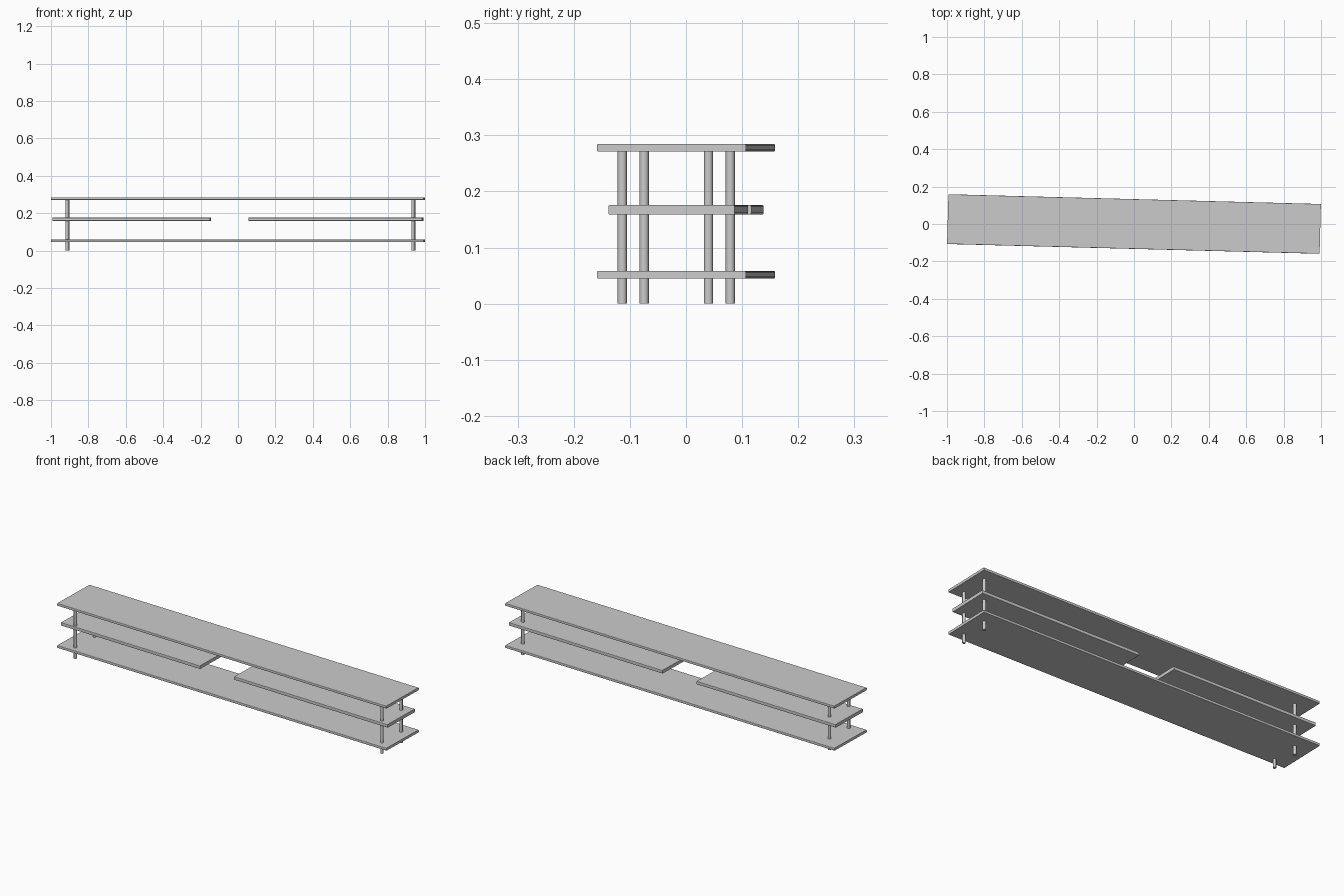
import bpy, bmesh, math
from mathutils import Matrix

if "Cube" in bpy.data.objects:
    bpy.data.objects.remove(bpy.data.objects["Cube"])

ANGLE = math.radians(-1.5)  # whole unit sits slightly turned in plan


def finish(name, bm):
    bmesh.ops.recalc_face_normals(bm, faces=bm.faces)
    me = bpy.data.meshes.new(name)
    bm.to_mesh(me)
    bm.free()
    ob = bpy.data.objects.new(name, me)
    bpy.context.collection.objects.link(ob)
    return ob


def board(name, x0, x1, width, z0, z1, r=0.003):
    """Board with eased long edges, extruded from its end profile."""
    bm = bmesh.new()
    h = width / 2
    profile = []
    for cy, cz, start in ((h - r, z1 - r, 0), (-h + r, z1 - r, 90),
                          (-h + r, z0 + r, 180), (h - r, z0 + r, 270)):
        for step in (0, 45, 90):
            a = math.radians(start + step)
            profile.append((cy + r * math.cos(a), cz + r * math.sin(a)))
    face = bm.faces.new([bm.verts.new((x0, y, z)) for y, z in profile])
    ext = bmesh.ops.extrude_face_region(bm, geom=[face])
    verts = [v for v in ext["geom"] if isinstance(v, bmesh.types.BMVert)]
    bmesh.ops.translate(bm, vec=(x1 - x0, 0, 0), verts=verts)
    bmesh.ops.rotate(bm, verts=bm.verts, matrix=Matrix.Rotation(ANGLE, 3, 'Z'))
    return finish(name, bm)


def leg(name, x, y, radius=0.0082, height=0.275):
    """Round upright running through all the shelves."""
    bm = bmesh.new()
    bmesh.ops.create_cone(bm, cap_ends=True, segments=24, radius1=radius,
                          radius2=radius, depth=height,
                          matrix=Matrix.Translation((x, y, height / 2)))
    for f in bm.faces:
        f.smooth = len(f.verts) == 4
    for e in bm.edges:
        e.smooth = all(f.smooth for f in e.link_faces)
    return finish(name, bm)


# Full-length shelves
board("bottom_shelf", -0.996, 0.996, 0.266, 0.0445, 0.0585)
board("top_shelf", -0.996, 0.996, 0.266, 0.271, 0.285)

# Split middle shelf with a gap
board("middle_shelf_left", -0.988, -0.148, 0.225, 0.1585, 0.176)
board("middle_shelf_right", 0.060, 0.988, 0.225, 0.1585, 0.176)

# Four uprights
for name, x, y in (("front_left_leg", -0.914, -0.0745),
                   ("back_left_leg", -0.908, 0.079),
                   ("front_right_leg", 0.935, -0.1135),
                   ("back_right_leg", 0.941, 0.040)):
    leg(name, x, y)
